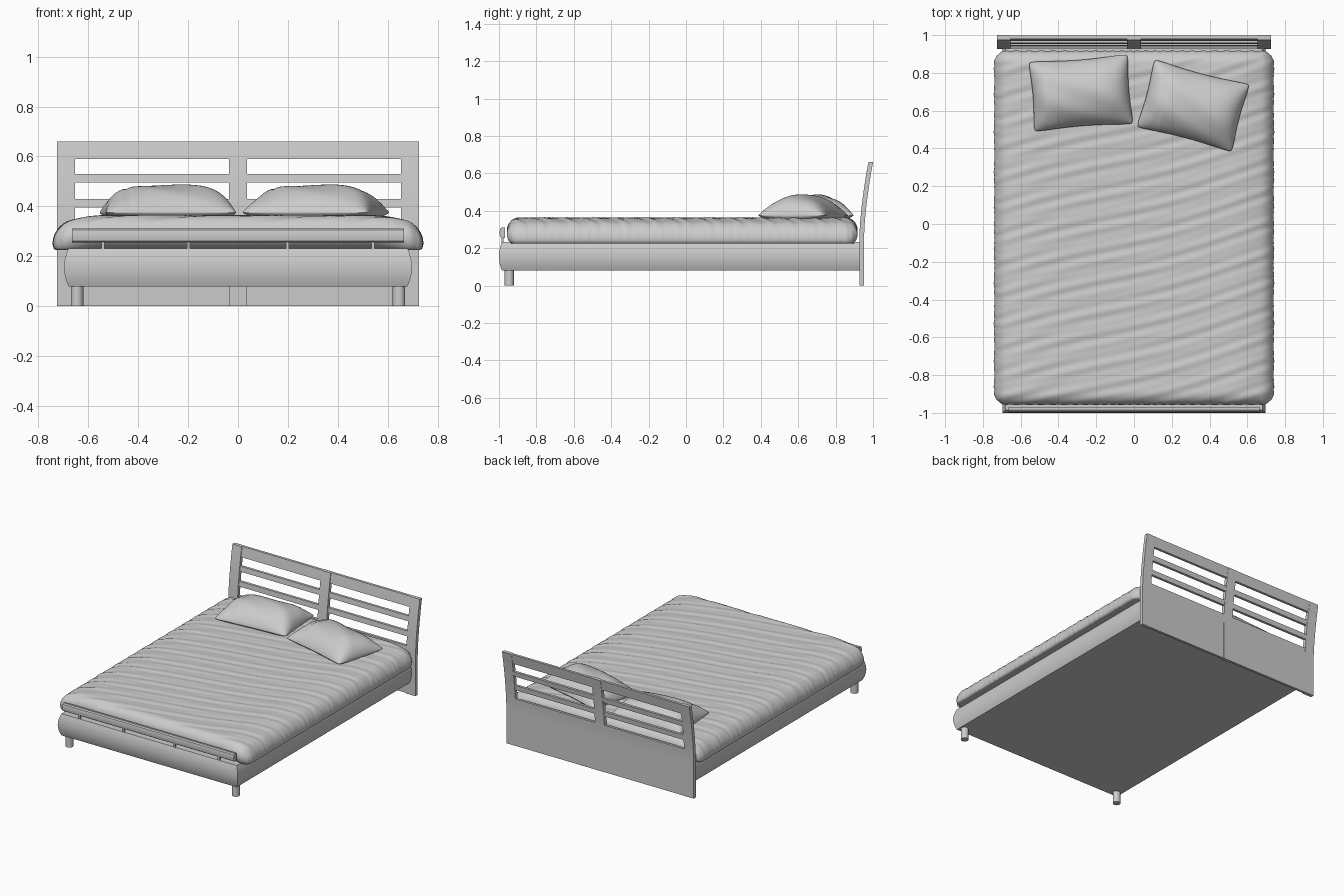
import bpy, bmesh, math
from math import sin, cos, pi, hypot

if "Cube" in bpy.data.objects:
    bpy.data.objects.remove(bpy.data.objects["Cube"])


def make(name, verts, faces, smooth=True, angle=40):
    me = bpy.data.meshes.new(name)
    me.from_pydata(verts, [], faces)
    bm = bmesh.new()
    bm.from_mesh(me)
    bmesh.ops.remove_doubles(bm, verts=bm.verts, dist=1e-5)
    bmesh.ops.recalc_face_normals(bm, faces=bm.faces)
    bm.to_mesh(me)
    bm.free()
    ob = bpy.data.objects.new(name, me)
    bpy.context.collection.objects.link(ob)
    if smooth:
        bpy.ops.object.select_all(action='DESELECT')
        ob.select_set(True)
        bpy.context.view_layer.objects.active = ob
        bpy.ops.object.shade_smooth_by_angle(angle=math.radians(angle))
    return ob


def loft(name, rings, **kw):
    """Closed rings of equal length, skinned and capped."""
    n = len(rings[0])
    verts = [p for r in rings for p in r]
    faces = [(i*n + j, i*n + (j+1) % n, (i+1)*n + (j+1) % n, (i+1)*n + j)
             for i in range(len(rings)-1) for j in range(n)]
    faces += [tuple(range(n)), tuple(range(len(verts)-n, len(verts)))]
    return make(name, verts, faces, **kw)


def cushion(name, us, vs, func):
    """Top and bottom sheets joined along their common border."""
    verts, faces, nv = [], [], len(vs)
    for side in (1, -1):
        base = len(verts)
        verts += [func(u, v, side) for u in us for v in vs]
        faces += [(base + i*nv + j, base + (i+1)*nv + j, base + (i+1)*nv + j+1, base + i*nv + j+1)
                  for i in range(len(us)-1) for j in range(nv-1)]
    return make(name, verts, faces, angle=70)


# Headboard members follow a backward-curving line
def back_y(z):
    t = max(0, (z - 0.25) / 0.41)
    return 0.952 + 0.048 * t**1.6


def board(name, x0, x1, z0, z1, front, back=0.0):
    n = max(2, int((z1 - z0) / 0.03))
    rings = []
    for i in range(n + 1):
        z = z0 + (z1 - z0) * i / n
        y = back_y(z)
        rings.append([(x0, y-front, z), (x1, y-front, z), (x1, y-back, z), (x0, y-back, z)])
    return loft(name, rings, angle=30)


for name, x in (("left", -0.69), ("middle", 0), ("right", 0.69)):
    board(f"headboard_post_{name}", x-0.036, x+0.036, 0, 0.66, 0.025)
for s in (-1, 1):
    a, b = sorted((s*0.034, s*0.656))
    for i, (z0, z1) in enumerate(((0.59, 0.66), (0.495, 0.53), (0.395, 0.43))):
        board(f"headboard_slat_{i}", a, b, z0, z1, 0.020, 0.002)
    board("headboard_panel", a, b, 0, 0.33, 0.018, 0.001)

# Bed frame with bowed outer faces
rings = []
for i in range(13):
    t = i / 12
    b = 0.018 * (1 - (2*t - 1)**2)
    x, y, z = 0.679 + b, -0.984 - 0.9*b, 0.08 + 0.152*t
    rings.append([(-x, y, z), (x, y, z), (x, 0.932, z), (-x, 0.932, z)])
loft("bed_frame", rings, angle=30)

# Foot rail: rounded bar on small spacers
rings = []
for x in (-0.665, 0.665):
    rings.append([(x, -0.968, 0.256), (x, -0.968, 0.31), (x, -0.984, 0.311), (x, -0.993, 0.305),
                  (x, -0.998, 0.283), (x, -0.993, 0.261), (x, -0.984, 0.255)])
loft("foot_rail", rings, angle=30)
for x in (-0.54, -0.198, 0.198, 0.54):
    loft("foot_rail_spacer", [[(x+dx*0.006, -0.981+dy*0.006, z) for dx, dy in
                               ((-1, -1), (1, -1), (1, 1), (-1, 1))] for z in (0.225, 0.26)], smooth=False)

# Front legs
for s in (-1, 1):
    loft("front_leg", [[(s*0.645 + 0.025*cos(2*pi*k/24), -0.945 + 0.025*sin(2*pi*k/24), z)
                        for k in range(24)] for z in (0, 0.09)])


# Duvet: rounded slab with diagonal wrinkles and drooping sides
R, X, Y, YC = 0.065, 0.738, 0.935, -0.02


def edge_coords(half, n):
    edge = [half - R + R*sin(k*pi/16) for k in range(1, 9)]
    mid = [(half - R) * (2*i/n - 1) for i in range(n + 1)]
    return [-e for e in reversed(edge)] + mid + edge


def duvet(x, y, side):
    qx, qy = max(abs(x) - (X-R), 0), max(abs(y) - (Y-R), 0)
    q = hypot(qx, qy)
    if q > 0:
        k = max(qx, qy) / q
        x = math.copysign(min(abs(x), X-R) + qx*k, x)
        y = math.copysign(min(abs(y), Y-R) + qy*k, y)
        q *= k
    h = math.sqrt(max(0, 1 - (q/R)**2))
    d = min(1, max(0, (abs(x) - 0.52) / 0.22))
    droop = 0.043 * d*d
    w = y - 0.27*x
    wrinkle = (sin(w*70 + 1.5*sin(x*5) + sin(y*4)) + 0.7*sin(w*113 + 2*sin(x*4 + 1) + 2)) * 0.0022
    z = 0.296 - droop + side*0.066*h + (wrinkle*h if side > 0 else 0)
    rim = min(1, q / R)
    x += math.copysign(rim * 0.0035 * (sin(y*85 + 2*sin(y*7)) + 0.5*sin(y*47)), x) * (abs(x) > X-R)
    y += math.copysign(rim * 0.003 * sin(x*60 + 2*sin(x*6)), y) * (abs(y) > Y-R)
    return (x, y + YC, max(z, 0.226))


cushion("duvet", edge_coords(X, 70), edge_coords(Y, 130), duvet)


# Pillows: pinched corners, flat underside, hem groove near one end
def pillow(name, cx, cy, deg, hx, hy):
    a = math.radians(deg)
    n = 40
    co = [sin((2*i/n - 1) * pi/2) for i in range(n + 1)]

    def point(u, v, side):
        x = hx * u * (1 - 0.05*(1 - v*v) * abs(u))
        y = hy * v * (1 - 0.08*(1 - u*u) * abs(v))
        # soften the tips of the corners
        c = 1 - 0.045 * (abs(u*v))**8
        x, y = x*c, y*c
        f = max(0, 1 - u**4)**0.6 * max(0, 1 - v*v)**0.7
        z = 0.375 + (0.11*f if side > 0 else -0.018*min(1, 3*f))
        if side > 0:
            z -= 0.006 * math.exp(-((u + 0.66)/0.025)**2) * min(1, 2*f)
            z += 0.003 * f * sin(5*u + 7*v)
        return (cx + x*cos(a) - y*sin(a), cy + x*sin(a) + y*cos(a), z)

    cushion(name, co, co, point)


pillow("pillow_left", -0.281, 0.694, 4.5, 0.268, 0.19)
pillow("pillow_right", 0.313, 0.626, -14.8, 0.266, 0.19)
